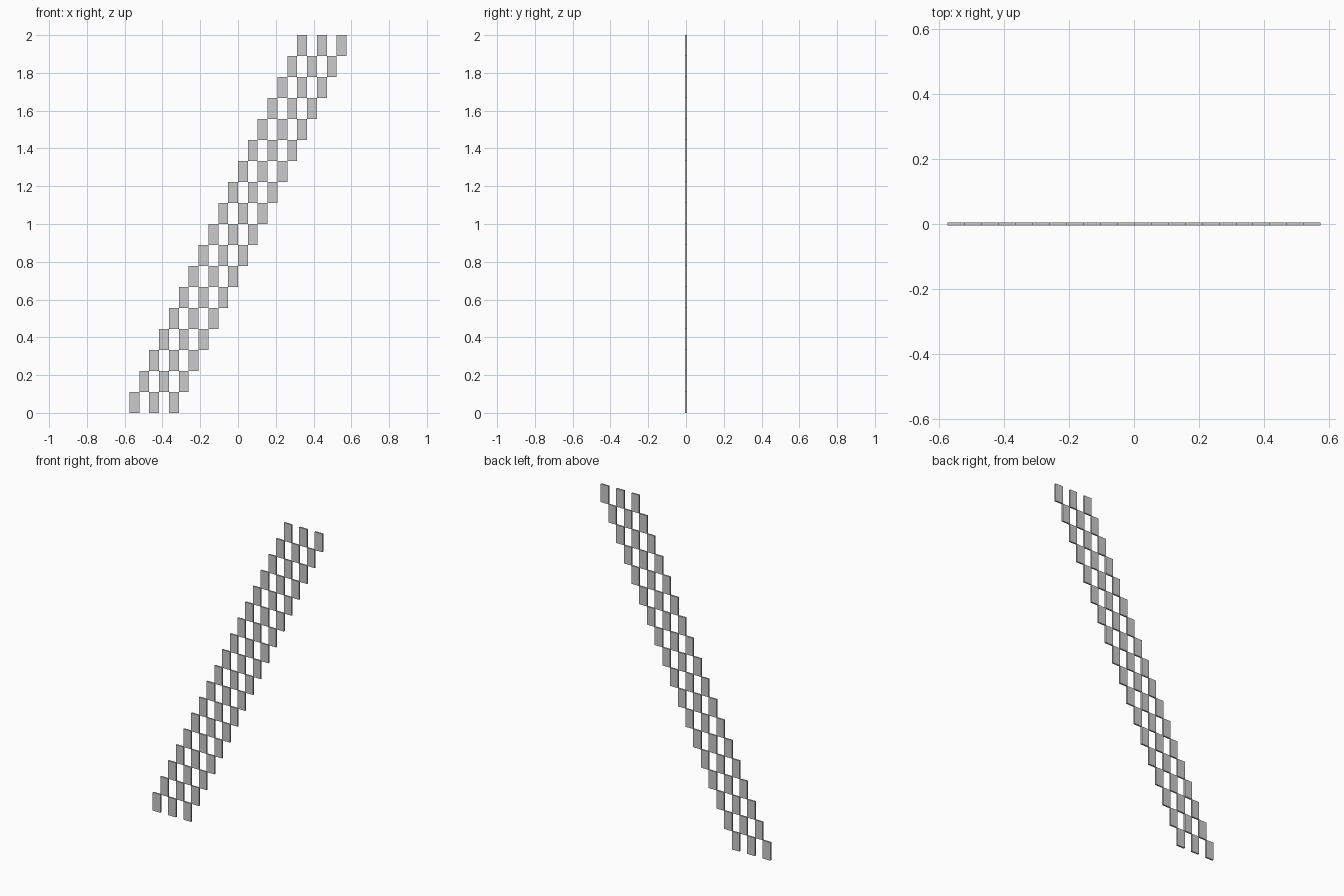
import bpy, bmesh
from mathutils import Matrix, Vector

if "Cube" in bpy.data.objects:
    bpy.data.objects.remove(bpy.data.objects["Cube"])

ROWS, PER_ROW = 18, 3
HEIGHT, WIDTH, THICK = 2.0, 1.15, 0.01
COLS = ROWS + 2 * PER_ROW - 2          # slanted grid spans this many columns
CELL_W, CELL_H = WIDTH / COLS, HEIGHT / ROWS

# Slanted checker strip: every row steps one column to the right
bm = bmesh.new()
for row in range(ROWS):
    for k in range(PER_ROW):
        col = row + 2 * k
        centre = Vector((-WIDTH / 2 + (col + 0.5) * CELL_W, 0, (row + 0.5) * CELL_H))
        bmesh.ops.create_cube(bm, size=1.0, matrix=Matrix.Translation(centre)
                              @ Matrix.Diagonal((CELL_W, THICK, CELL_H, 1)))

mesh = bpy.data.meshes.new("checker_strip")
bm.to_mesh(mesh)
bm.free()
strip = bpy.data.objects.new("checker_strip", mesh)
bpy.context.collection.objects.link(strip)
